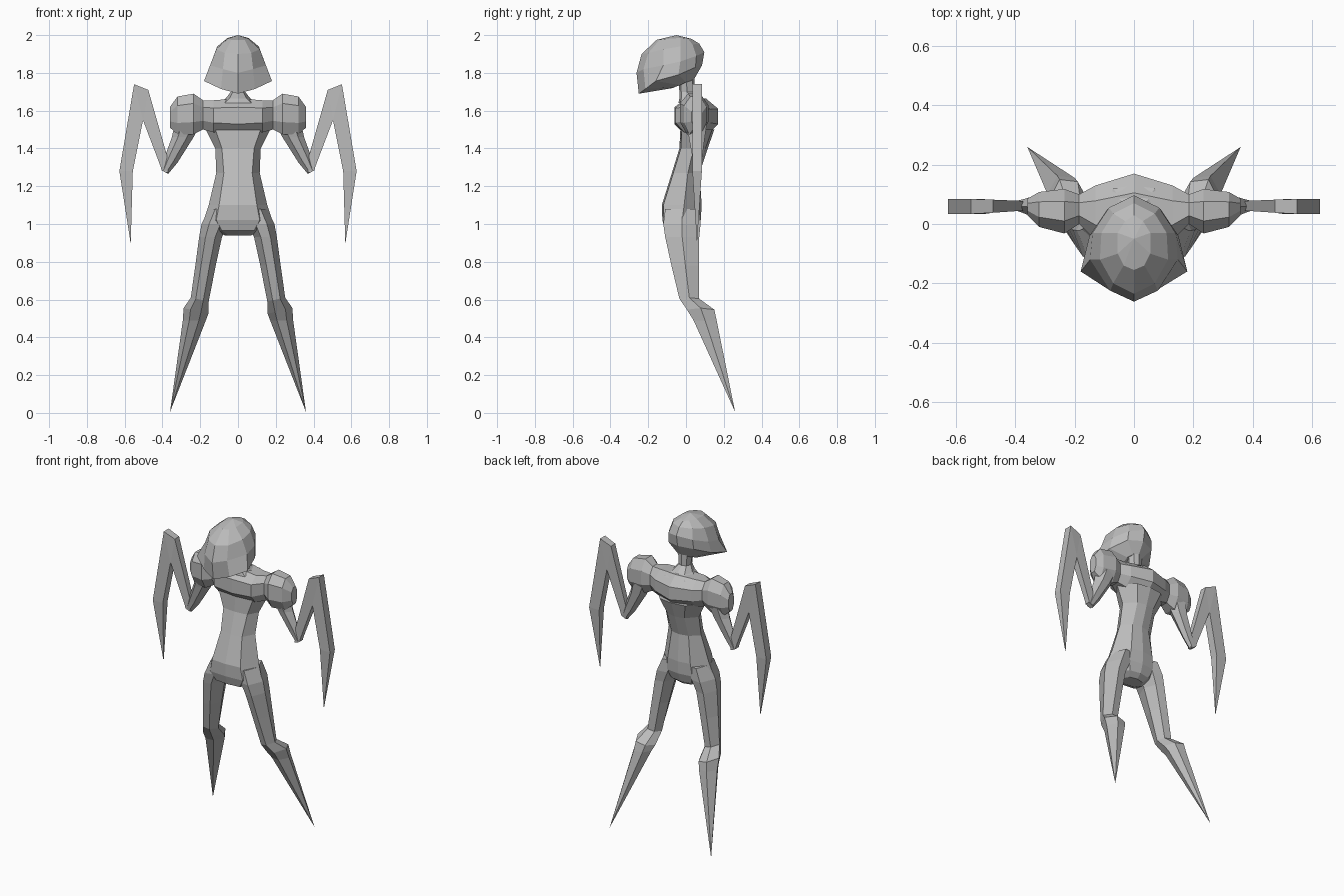
import bpy, bmesh

grey = bpy.data.materials.new("plain_grey")
grey.diffuse_color = (0.5, 0.5, 0.5, 1)


def loft(name, rings, paired=False):
    """Skin a list of equal-length point rings; a one-point ring closes to a tip."""
    bm = bmesh.new()
    rows = [[bm.verts.new(p) for p in ring] for ring in rings]
    for a, b in zip(rows, rows[1:]):
        n = max(len(a), len(b))
        for i in range(n):
            j = (i + 1) % n
            if len(b) == 1:
                bm.faces.new((a[i], a[j], b[0]))
            elif len(a) == 1:
                bm.faces.new((a[0], b[j], b[i]))
            else:
                bm.faces.new((a[i], a[j], b[j], b[i]))
    for row in (rows[0], rows[-1]):
        if len(row) > 2:
            bm.faces.new(row)
    bmesh.ops.recalc_face_normals(bm, faces=bm.faces)
    me = bpy.data.meshes.new(name)
    bm.to_mesh(me)
    bm.free()
    me.materials.append(grey)
    ob = bpy.data.objects.new(name, me)
    bpy.context.collection.objects.link(ob)
    if paired:
        mod = ob.modifiers.new("mirror", 'MIRROR')
        mod.use_mirror_merge = False
    return ob


def full(half):
    """Complete a half ring that runs from the front centre to the back centre."""
    return half + [(-x, y, z) for x, y, z in reversed(half[1:-1])]


def limb_ring(z, x0, x1, y0, y1, tilt=0):
    """Six-sided horizontal limb section; tilt raises the outer side."""
    shape = [(0, .55), (.3, .06), (.72, 0), (1, .5), (.72, 1), (.25, .95)]
    return [(x0 + (x1 - x0) * u, y0 + (y1 - y0) * v, z + tilt * (u - .5))
            for u, v in shape]


def octagon(x, y0, y1, z0, z1):
    """Eight-sided section across the shoulder line."""
    shape = [(0, .3), (.25, 0), (.75, 0), (1, .3), (1, .72), (.72, 1), (.28, 1), (0, .76)]
    return [(x, y0 + (y1 - y0) * u, z0 + (z1 - z0) * v) for u, v in shape]


# Helmet-shaped head with a flared brim
loft("head", [
    full([(0, -.07, 1.72), (.025, -.06, 1.725), (.05, -.03, 1.735),
          (.05, 0, 1.75), (.035, .03, 1.76), (0, .045, 1.77)]),
    full([(0, -.25, 1.69), (.09, -.215, 1.715), (.18, -.16, 1.757),
          (.15, -.04, 1.79), (.09, .05, 1.83), (0, .085, 1.84)]),
    full([(0, -.262, 1.80), (.08, -.225, 1.82), (.148, -.12, 1.84),
          (.14, -.03, 1.86), (.085, .055, 1.89), (0, .097, 1.91)]),
    full([(0, -.235, 1.90), (.07, -.20, 1.905), (.115, -.12, 1.925),
          (.11, -.03, 1.94), (.07, .035, 1.95), (0, .07, 1.955)]),
    full([(0, -.155, 1.975), (.035, -.14, 1.975), (.055, -.10, 1.98),
          (.055, -.03, 1.985), (.03, .01, 1.982), (0, .03, 1.98)]),
    [(0, -.05, 2.0)],
])


def neck_ring(z, w, y0, y1):
    m = (y0 + y1) / 2
    return full([(0, y0, z), (w * .7, y0 + .01, z), (w, m, z), (w * .7, y1 - .01, z), (0, y1, z)])


loft("neck", [neck_ring(1.64, .10, -.04, .13), neck_ring(1.665, .065, -.035, .09),
              neck_ring(1.70, .038, -.035, .045), neck_ring(1.77, .045, -.04, .045)])

# Chest running outward through both shoulders
side = [(.13, -.055, .13, 1.485, 1.655), (.185, 0, .10, 1.50, 1.655),
        (.235, -.032, .118, 1.475, 1.69), (.32, -.01, .108, 1.475, 1.675),
        (.36, .03, .085, 1.51, 1.62)]
sections = [(-s[0],) + s[1:] for s in reversed(side)]
sections += [(0, -.062, .17, 1.47, 1.665)] + side
loft("chest_and_shoulders", [octagon(*s) for s in sections])

# Abdomen: height, front y, front half width, side x, side y, back half width, back y
abdomen = [(.94, -.06, .05, .07, -.02, .05, .03),
           (.965, -.11, .085, .13, -.02, .07, .06),
           (1.02, -.125, .115, .182, -.02, .09, .078),
           (1.10, -.128, .10, .155, -.01, .08, .083),
           (1.27, -.075, .075, .115, .01, .06, .072),
           (1.40, -.035, .085, .12, .04, .06, .115),
           (1.50, -.03, .12, .17, .05, .09, .15)]
loft("abdomen", [full([(0, f, z), (fx, f + .008, z), (sx, sy, z), (bx, b - .012, z), (0, b, z)])
                 for z, f, fx, sx, sy, bx, b in abdomen])

# Legs tapering to a single point
loft("leg", [limb_ring(1.08, .03, .155, -.11, .07),
             limb_ring(1.0, .05, .193, -.12, .077),
             limb_ring(.93, .085, .206, -.11, .07),
             limb_ring(.78, .118, .226, -.077, .07),
             limb_ring(.60, .155, .25, -.035, .07, .02),
             limb_ring(.54, .157, .288, .005, .15, .03),
             limb_ring(.49, .17, .292, .04, .162),
             [(.36, .26, .005)]], paired=True)

# Upper arms narrowing to the elbow
loft("upper_arm", [limb_ring(1.53, .20, .335, 0, .11),
                   limb_ring(1.46, .235, .35, .015, .10),
                   limb_ring(1.34, .32, .388, .035, .085, .03),
                   limb_ring(1.275, .37, .406, .045, .078, .02)], paired=True)


def blade_ring(a, b, y0, y1):
    """Flat rectangular section between two (x, z) edge points."""
    return [(a[0], y0, a[1]), (b[0], y0, b[1]), (b[0], y1, b[1]), (a[0], y1, a[1])]


# Forearm folding over into a downward blade
loft("forearm_blade", [
    blade_ring((.37, 1.27), (.405, 1.285), .045, .078),
    blade_ring((.375, 1.36), (.41, 1.305), .045, .078),
    blade_ring((.475, 1.71), (.503, 1.55), .038, .082),
    blade_ring((.55, 1.74), (.503, 1.55), .034, .084),
    blade_ring((.628, 1.28), (.557, 1.28), .034, .084),
    [(.568, .058, .895)]], paired=True)
